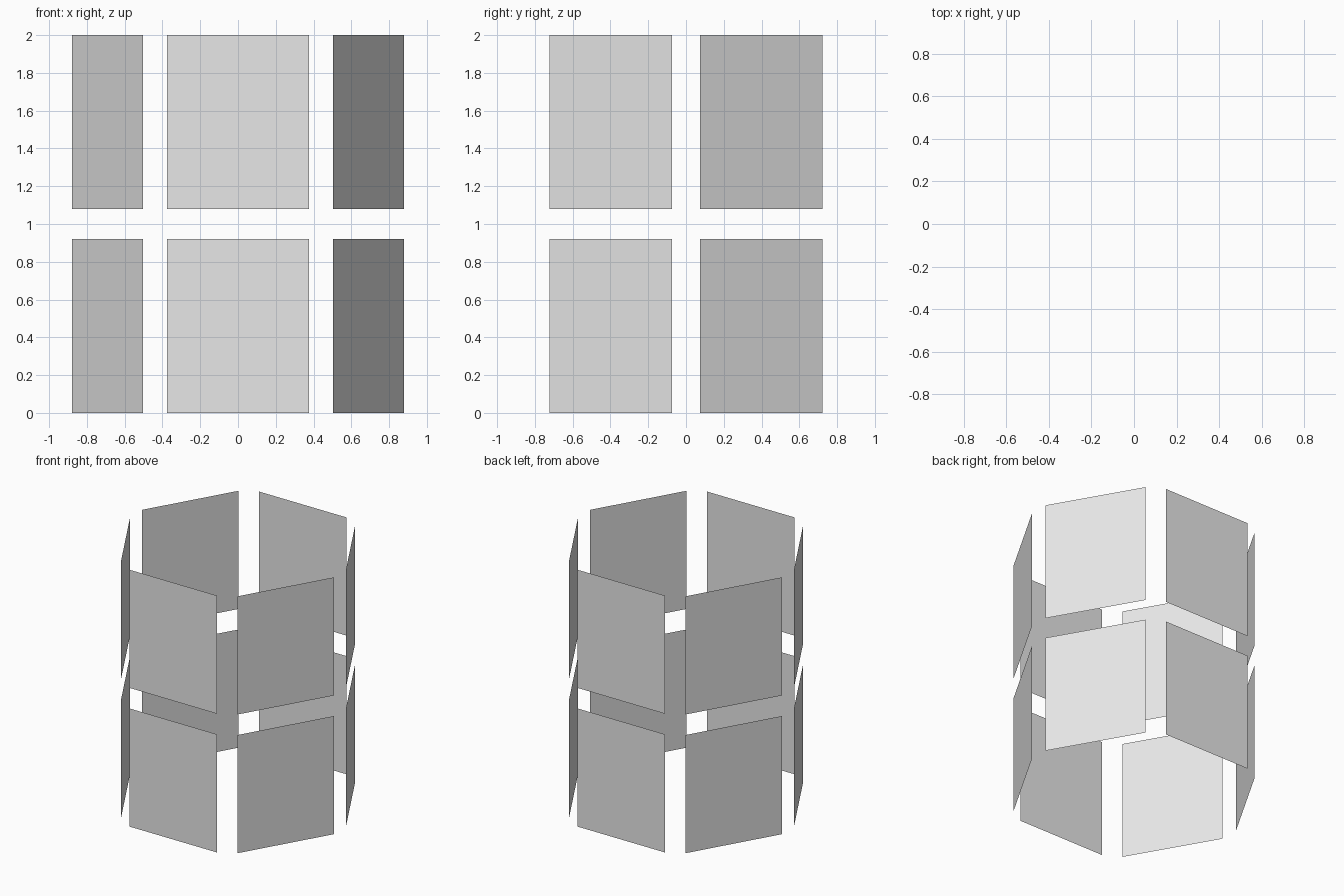
import bpy
import math
from mathutils import Matrix

if "Cube" in bpy.data.objects:
    bpy.data.objects.remove(bpy.data.objects["Cube"])

APOTHEM = 0.797      # distance of each panel from the axis
WIDTH = 0.75
HEIGHT = 0.92

mat = bpy.data.materials.new("light grey")
mat.diffuse_color = (0.8, 0.8, 0.8, 1.0)
mat.use_nodes = True
mat.node_tree.nodes["Principled BSDF"].inputs["Base Color"].default_value = mat.diffuse_color

# One flat panel mesh facing -y, shared by the whole ring
w, h = WIDTH / 2, HEIGHT / 2
mesh = bpy.data.meshes.new("panel")
mesh.from_pydata([(-w, 0, -h), (w, 0, -h), (w, 0, h), (-w, 0, h)], [], [(0, 1, 2, 3)])
mesh.materials.append(mat)

# Two stacked hexagonal rings of separate panels
for row, z in (("lower", h), ("upper", 2 - h)):
    for i in range(6):
        panel = bpy.data.objects.new(f"{row}_panel_{i + 1}", mesh)
        panel.matrix_world = (Matrix.Rotation(math.radians(60 * i), 4, 'Z')
                              @ Matrix.Translation((0, -APOTHEM, z)))
        bpy.context.collection.objects.link(panel)
